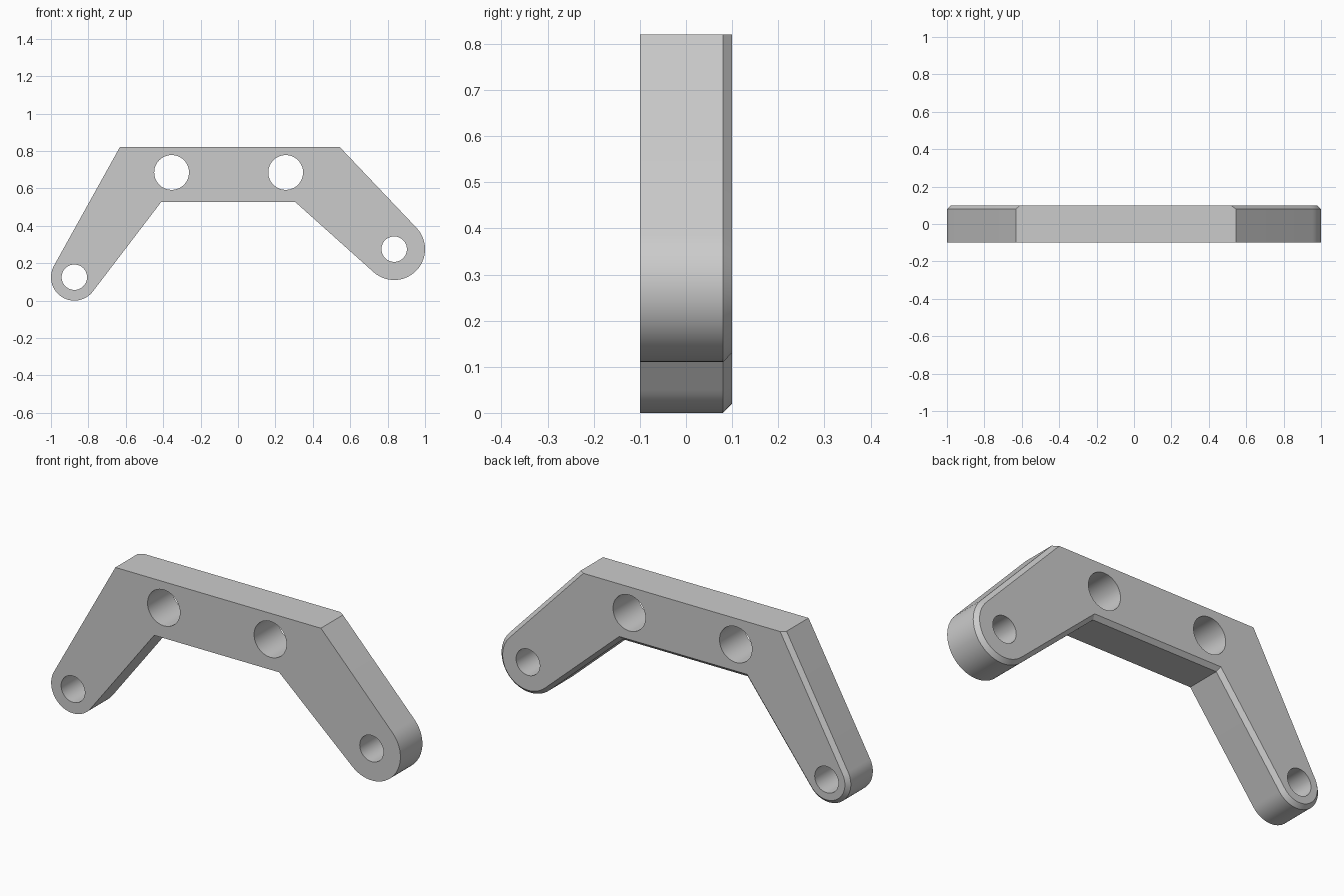
import bpy, bmesh, math
from mathutils import Vector
from mathutils.geometry import intersect_line_line_2d  # noqa: F401

cube = bpy.data.objects.get("Cube")
if cube:
    bpy.data.objects.remove(cube, do_unlink=True)

FRONT, SHOULDER, BACK = -0.1, 0.08, 0.1
CHAMFER = 0.02

grey = bpy.data.materials.new("plain_grey")
grey.use_nodes = True
grey.diffuse_color = (0.6, 0.6, 0.6, 1)
grey.node_tree.nodes["Principled BSDF"].inputs["Base Color"].default_value = (0.6, 0.6, 0.6, 1)


def end_arc(start, end, centre, r, steps=28):
    """Clockwise arc joining the tangents drawn from two outline corners."""
    def tangent(p, side):
        v = p - centre
        return math.atan2(v.y, v.x) + side * math.acos(r / v.length)
    a, b = tangent(start, -1), tangent(end, 1)
    sweep = (a - b) % math.tau
    angles = [a - sweep * i / steps for i in range(steps + 1)]
    return [centre + r * Vector((math.cos(t), math.sin(t))) for t in angles]


def inset(points, skip):
    """Move every edge inward except the skipped one (clockwise outline)."""
    n = len(points)
    lines = []
    for i, p in enumerate(points):
        d = (points[(i + 1) % n] - p).normalized()
        normal = Vector((d.y, -d.x))
        lines.append((p + normal * (0 if i == skip else CHAMFER), d))
    result = []
    for i in range(n):
        (p, d), (q, e) = lines[i - 1], lines[i]
        t = (q - p).cross(e) / d.cross(e)
        result.append(p + d * t)
    return result


# Bracket outline in x and z
top_right_side, top_left_side = Vector((-0.632, 0.82)), Vector((0.545, 0.82))
inner_right, inner_left = Vector((-0.41, 0.528)), Vector((0.305, 0.528))
small_end, large_end = Vector((-0.875, 0.125)), Vector((0.835, 0.275))
outline = [top_right_side, top_left_side]
outline += end_arc(top_left_side, inner_left, large_end, 0.165)
outline += [inner_left, inner_right]
outline += end_arc(inner_right, top_right_side, small_end, 0.125)

# Solid bracket with a chamfered back edge, square along the top
bm = bmesh.new()
rings = [[bm.verts.new((p.x, y, p.y)) for p in pts] for y, pts in (
    (FRONT, outline), (SHOULDER, outline), (BACK, inset(outline, 0)))]
for a, b in zip(rings, rings[1:]):
    for i in range(len(a)):
        j = (i + 1) % len(a)
        bm.faces.new((a[i], a[j], b[j], b[i]))
bm.faces.new(rings[0])
bm.faces.new(rings[-1])
bmesh.ops.recalc_face_normals(bm, faces=bm.faces)
mesh = bpy.data.meshes.new("bracket")
bm.to_mesh(mesh)
bm.free()
bracket = bpy.data.objects.new("bracket", mesh)
bpy.context.collection.objects.link(bracket)
mesh.materials.append(grey)
bpy.context.view_layer.objects.active = bracket

# Bolt holes through the beam and both arm ends
holes = [(small_end, 0.068), (large_end, 0.068),
         (Vector((-0.355, 0.685)), 0.093), (Vector((0.255, 0.685)), 0.093)]
for centre, r in holes:
    bpy.ops.mesh.primitive_cylinder_add(vertices=48, radius=r, depth=1,
                                        location=(centre.x, 0, centre.y),
                                        rotation=(math.pi / 2, 0, 0))
    cutter = bpy.context.object
    cutter.name = "hole_cutter"
    cutter.hide_render = True
    cutter.data.materials.append(grey)
    bpy.context.view_layer.objects.active = bracket
    cut = bracket.modifiers.new("hole", 'BOOLEAN')
    cut.operation, cut.solver, cut.object = 'DIFFERENCE', 'EXACT', cutter
    bpy.ops.object.modifier_apply(modifier=cut.name)
    bpy.data.objects.remove(cutter, do_unlink=True)

bpy.ops.object.select_all(action='DESELECT')
bracket.select_set(True)
bpy.ops.object.shade_smooth_by_angle(angle=math.radians(25))
